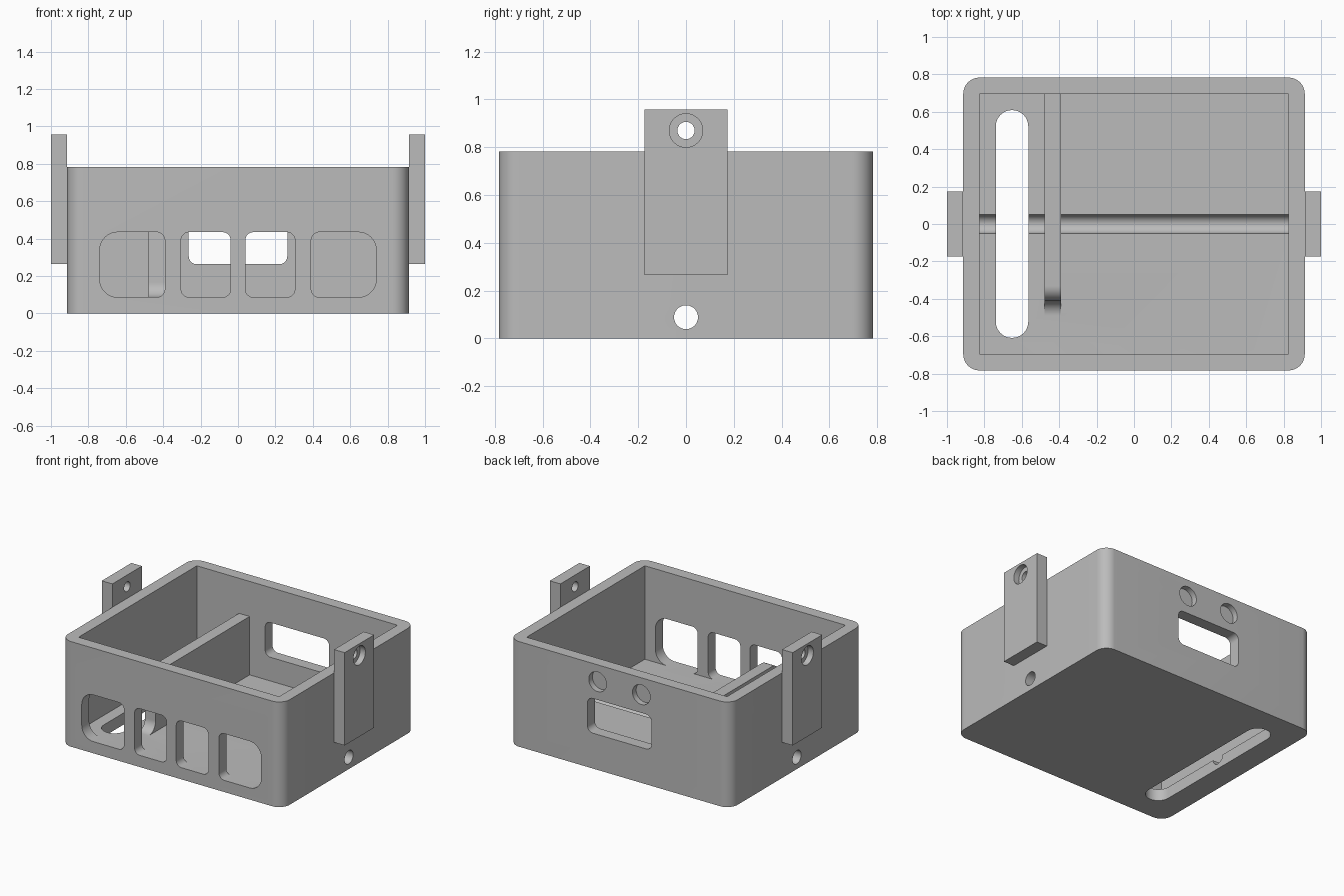
import bpy, bmesh, math
from mathutils import Vector

if "Cube" in bpy.data.objects:
    bpy.data.objects.remove(bpy.data.objects["Cube"])

U = 2 / 23                      # design module: 23 modules across the full width
SEG = 12                        # segments per quarter circle

grey = bpy.data.materials.new("mid_grey")
grey.diffuse_color = (0.5, 0.5, 0.5, 1)
grey.use_nodes = True
grey.node_tree.nodes["Principled BSDF"].inputs["Base Color"].default_value = grey.diffuse_color


def rounded_rect(a0, a1, b0, b1, radii):
    """Outline with radii at (a0,b0), (a1,b0), (a1,b1), (a0,b1)."""
    corners = [(a0, b0, 1, 1), (a1, b0, -1, 1), (a1, b1, -1, -1), (a0, b1, 1, -1)]
    pts = []
    for i, ((a, b, sa, sb), r) in enumerate(zip(corners, radii)):
        if r == 0:
            pts.append((a, b))
            continue
        for k in range(SEG + 1):
            t = math.pi + (i + k / SEG) * math.pi / 2
            pts.append((a + sa * r + r * math.cos(t), b + sb * r + r * math.sin(t)))
    return pts


def circle(a, b, r):
    n = SEG * 4
    return [(a + r * math.cos(2 * math.pi * k / n), b + r * math.sin(2 * math.pi * k / n))
            for k in range(n)]


def prism(name, pts, axis, lo, hi):
    """Extrude a 2D outline along an axis: x uses (y,z), y uses (x,z), z uses (x,y)."""
    place = {"x": lambda a, b, c: (c, a, b),
             "y": lambda a, b, c: (a, c, b),
             "z": lambda a, b, c: (a, b, c)}[axis]
    bm = bmesh.new()
    face = bm.faces.new([bm.verts.new(place(a, b, lo)) for a, b in pts])
    ext = bmesh.ops.extrude_face_region(bm, geom=[face])
    verts = [v for v in ext["geom"] if isinstance(v, bmesh.types.BMVert)]
    bmesh.ops.translate(bm, verts=verts, vec=Vector(place(0, 0, hi - lo)))
    bmesh.ops.recalc_face_normals(bm, faces=bm.faces)
    mesh = bpy.data.meshes.new(name)
    bm.to_mesh(mesh)
    bm.free()
    mesh.materials.append(grey)
    obj = bpy.data.objects.new(name, mesh)
    bpy.context.collection.objects.link(obj)
    return obj


def combine(target, tool, operation="DIFFERENCE"):
    tool.hide_render = True
    mod = target.modifiers.new("bool", "BOOLEAN")
    mod.operation, mod.solver, mod.object = operation, "EXACT", tool
    bpy.context.view_layer.objects.active = target
    bpy.ops.object.modifier_apply(modifier=mod.name)
    bpy.data.objects.remove(tool)


def smooth(obj):
    bpy.ops.object.select_all(action="DESELECT")
    obj.select_set(True)
    bpy.context.view_layer.objects.active = obj
    bpy.ops.object.shade_smooth_by_angle(angle=math.radians(30))


# Open box: rounded outside, square cavity
box = prism("box", rounded_rect(-10.5 * U, 10.5 * U, -9 * U, 9 * U, [U] * 4), "z", 0, 9 * U)
combine(box, prism("cavity", rounded_rect(-9.5 * U, 9.5 * U, -8 * U, 8 * U, [0] * 4), "z", U, 10 * U))

# Divider: rounded top at the front end, fillet at its foot
y_end, top, r = -0.41, 6 * U, 0.08
profile = [(8.5 * U, 0.5 * U), (8.5 * U, top)]
for k in range(SEG + 1):
    t = math.pi / 2 * (1 + k / SEG)
    profile.append((y_end + r + r * math.cos(t), top - r + r * math.sin(t)))
for k in range(SEG + 1):
    t = -math.pi / 2 * k / SEG
    profile.append((y_end - r + r * math.cos(t), U + r + r * math.sin(t)))
profile.append((y_end - r, 0.5 * U))
combine(box, prism("divider", profile, "x", -5.5 * U, -4.5 * U), "UNION")

# Front windows: the outer two have larger outside corners
big, small = 1.1 * U, 0.5 * U
for x0, x1, rl, rr in [(-8.5, -4.5, big, small), (-3.5, -0.45, small, small),
                       (0.45, 3.5, small, small), (4.5, 8.5, small, big)]:
    outline = rounded_rect(x0 * U, x1 * U, U, 5 * U, [rl, rr, rr, rl])
    combine(box, prism("window", outline, "y", -0.9, -0.62))

# Back window and two blind round recesses above it
combine(box, prism("back_window", rounded_rect(-3.03 * U, 3.03 * U, 3.03 * U, 6 * U, [small] * 4),
                   "y", 0.62, 0.9))
for s in (-1, 1):
    combine(box, prism("recess", circle(s * 0.18, 7.55 * U, 0.073), "y", 8.5 * U, 0.9))

# Floor slot, and the cross bore that leaves a groove in the floor
combine(box, prism("slot", rounded_rect(-8.5 * U, -6.5 * U, -7 * U, 7 * U, [U * 0.999] * 4),
                   "z", -0.1, 1.5 * U))
combine(box, prism("cross_bore", circle(0, 0.0885, 0.05), "x", -1.1, 1.1))
smooth(box)

# Side tabs with counterbored holes
for s, name in ((-1, "left_tab"), (1, "right_tab")):
    inner, outer = s * 10.5 * U, s * 11.5 * U
    tab = prism(name, rounded_rect(-2 * U, 2 * U, 3.05 * U, 11 * U, [0] * 4), "x",
                min(inner, outer), max(inner, outer))
    combine(tab, prism("bolt_hole", circle(0, 10 * U, 0.036), "x", -1.2, 1.2))
    mid = s * 11 * U
    combine(tab, prism("counterbore", circle(0, 10 * U, 0.07), "x", min(mid, s * 1.2), max(mid, s * 1.2)))
    smooth(tab)
